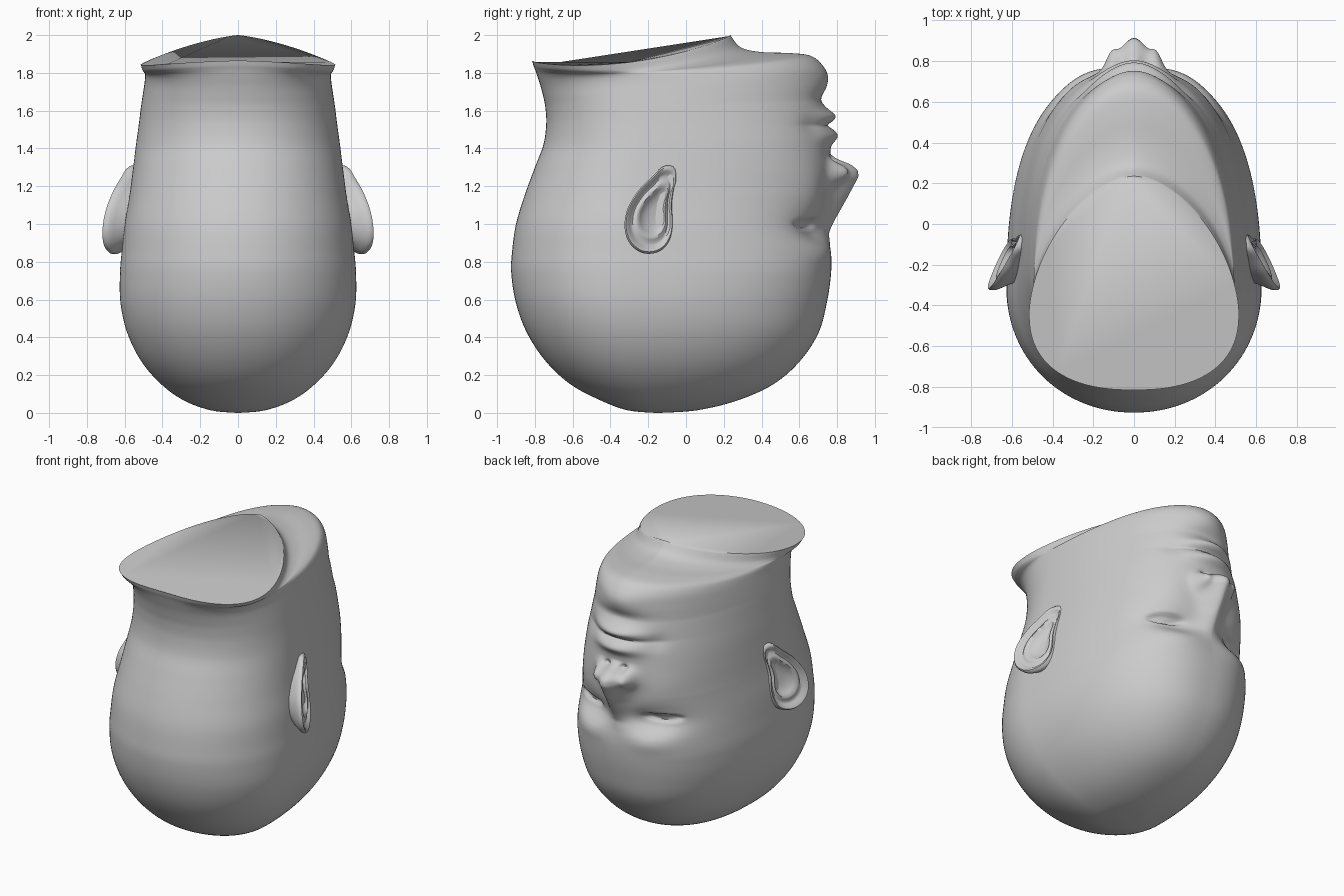
import bpy, bmesh, math

if "Cube" in bpy.data.objects:
    bpy.data.objects.remove(bpy.data.objects["Cube"])

# Head rings, crown to neck: front z, front y, back z, back y, half width
RINGS = [
    (0, -.14, 0, -.16, .01), (.014, .06, .014, -.31, .145),
    (.065, .27, .065, -.45, .285), (.15, .46, .15, -.61, .405),
    (.27, .60, .27, -.74, .51), (.42, .70, .42, -.84, .585),
    (.58, .745, .58, -.90, .622), (.74, .768, .74, -.925, .625),
    (.86, .765, .86, -.92, .615), (1.0, .745, 1.0, -.90, .60),
    (1.15, .75, 1.15, -.855, .575), (1.3, .762, 1.3, -.80, .555),
    (1.42, .762, 1.42, -.755, .54), (1.54, .75, 1.53, -.74, .525),
    (1.66, .74, 1.62, -.745, .513), (1.76, .732, 1.68, -.757, .503),
    (1.84, .715, 1.73, -.77, .495), (1.89, .66, 1.77, -.783, .492),
    (1.905, .55, 1.80, -.793, .493), (1.91, .40, 1.82, -.80, .497),
    (1.935, .29, 1.84, -.808, .505), (2.0, .235, 1.865, -.815, .515)]
NOSE = [(.88, 0), (.95, .008), (1.05, .06), (1.15, .11), (1.21, .137),
        (1.25, .155), (1.285, .148), (1.315, .11), (1.345, .035), (1.37, 0)]
SIDE = 90


def lerp_table(tab, v):
    if v <= tab[0][0]:
        return tab[0][1]
    for (a, p), (b, q) in zip(tab, tab[1:]):
        if v <= b:
            return p + (q - p) * (v - a) / (b - a)
    return tab[-1][1]


def spline(p, i, t, closed=False):
    n = len(p)
    k = (lambda j: j % n) if closed else (lambda j: min(max(j, 0), n - 1))
    a, b, c, d = (p[k(i + j)] for j in (-1, 0, 1, 2))
    return [.5 * (2 * q + (r - o) * t + (2 * o - 5 * q + 4 * r - s) * t * t
                  + (3 * q - o - 3 * r + s) * t ** 3) for o, q, r, s in zip(a, b, c, d)]


def g(v, c, s):
    return math.exp(-((v - c) / s) ** 2)


def face_relief(x, z):
    ax = abs(x)
    # nose, wings and nostrils
    d = lerp_table(NOSE, z) * g(x, 0, lerp_table([(.9, .06), (1.1, .07), (1.25, .1)], z))
    d += .055 * g(ax, .112, .035) * g(z, 1.275, .05)
    d -= .05 * g(ax, .06, .028) * g(z, 1.338, .018)
    # brow, socket, lids and eye opening
    d += .015 * g(ax, .25, .15) * g(z, .84, .06)
    d -= .085 * g(ax, .24, .13) * g(z, .98, .07)
    d += .04 * g(ax, .26, .09) * g(z, 1.0, .05)
    e = ((ax - .27) / .1) ** 2 + ((z - 1.0) / .03) ** 2
    d -= .03 / (1 + math.exp(min((e - 1) * 5, 50)))
    # cheeks, lips and chin
    d += .015 * g(ax, .3, .12) * g(z, 1.2, .12)
    d -= .015 * g(ax, .24, .06) * g(z, 1.52, .06)
    d += g(x, 0, .16) * (.045 * g(z, 1.468, .042) + .045 * g(z, 1.57, .035))
    d -= .018 * g(x, 0, .2) * g(z, 1.522, .014)
    d -= .025 * g(x, 0, .18) * g(z, 1.66, .04)
    d += .022 * g(x, 0, .15) * g(z, 1.78, .06)
    return d


def make_object(name, rings, cap_ends):
    bm = bmesh.new()
    vs = [[bm.verts.new(c) for c in r] for r in rings]
    n = len(vs[0])
    for a, b in zip(vs, vs[1:]):
        for i in range(n):
            j = (i + 1) % n
            bm.faces.new((a[i], a[j], b[j], b[i]))
    for r in cap_ends:
        bm.faces.new(vs[r])
    bmesh.ops.recalc_face_normals(bm, faces=bm.faces)
    me = bpy.data.meshes.new(name)
    bm.to_mesh(me)
    bm.free()
    ob = bpy.data.objects.new(name, me)
    bpy.context.collection.objects.link(ob)
    bpy.ops.object.select_all(action='DESELECT')
    ob.select_set(True)
    bpy.context.view_layer.objects.active = ob
    bpy.ops.object.shade_smooth_by_angle(angle=math.radians(60))
    return ob


def head_ring(i, t):
    zf, yf, zb, yb, w = spline(RINGS, i, t)
    row = i + t
    yc = yb + .36 * (yf - yb)
    nf = lerp_table([(0, 2), (2, 2.15), (7, 2.5), (10, 2.45), (14, 2.05), (17, 2), (21, 1.7)], row)
    nb = lerp_table([(0, 2), (12, 2.1), (21, 2.4)], row)
    sag = .075 * min(max((row - 12) / 9, 0), 1) ** 1.3
    pts = []
    for k in range(-SIDE + 1, SIDE + 1):
        u = abs(k) / SIDE
        phi = math.pi * u ** 1.6
        c, s = math.cos(phi), math.sin(phi)
        n = nf if c > 0 else nb
        x = math.copysign(w * max(s, 0) ** (2 / n), k)
        y = yc + (yf - yc if c > 0 else yb - yc) * abs(c) ** (2 / n)
        f = min(max((y - yb) / (yf - yb), 0), 1)
        z = zb + (zf - zb) * f - sag * max(math.sin(math.pi * f), 0) ** .7
        if row < 18:
            y += face_relief(x, z) * min(max((y - .2) / .25, 0), 1)
        pts.append((x, y, z))
    return pts


# Head with face and open-cut neck
rings = []
for i in range(len(RINGS) - 1):
    steps = 13 if 8 <= i <= 13 else 6
    rings += [head_ring(i, j / steps) for j in range(steps)]
rings.append(head_ring(len(RINGS) - 2, 1))
make_object("head", rings, (0, -1))

# Ears: outline (y, z) shrunk in steps towards the hollow
EAR = [(-.06, 1.30), (-.12, 1.305), (-.18, 1.25), (-.25, 1.18), (-.31, 1.08),
       (-.325, .98), (-.30, .90), (-.24, .85), (-.17, .845), (-.11, .88),
       (-.075, .95), (-.07, 1.03), (-.075, 1.10), (-.065, 1.18), (-.05, 1.24)]
# scale, outward offset from the ear plane
FOLDS = [(.72, -.16), (.82, -.09), (.95, -.05), (1.0, -.03), (1.0, -.008), (.95, .006),
         (.88, .002), (.82, -.015), (.74, -.02), (.66, -.008), (.58, -.004),
         (.5, -.02), (.38, -.035), (.2, -.04), (.05, -.04)]
outline = [spline(EAR, i, j / 5, True) for i in range(len(EAR)) for j in range(5)]
for side, name in ((1, "right_ear"), (-1, "left_ear")):
    rings = []
    for s, off in FOLDS:
        ring = []
        for oy, oz in outline:
            # the hollow lies towards the face, the lobe stays flat
            y, z = -.16 + s * (oy + .16), 1.06 + s * (oz - 1.06)
            x = .595 + .46 * (-.07 - y) - .12 * (z - 1) + off
            ring.append((side * x, y, z))
        rings.append(ring)
    make_object(name, rings, (0, -1))
